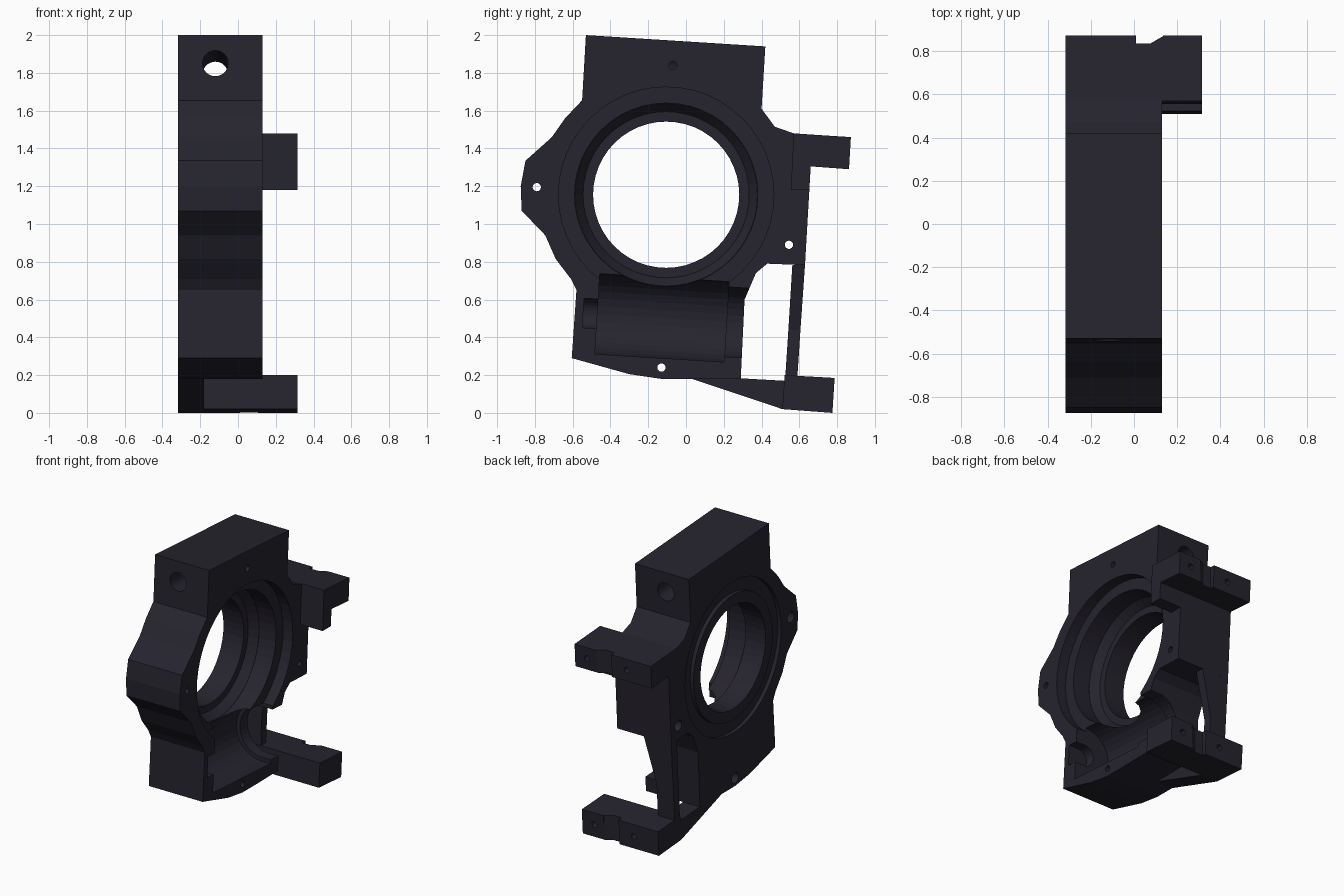
import bpy, bmesh
from mathutils import Vector

if "Cube" in bpy.data.objects:
    bpy.data.objects.remove(bpy.data.objects["Cube"])

TILT = Vector((0, 1, -0.062)).normalized()   # the part leans slightly in the y-z plane
UP = Vector((0, 0.062, 1)).normalized()
BORE = (-0.105, 1.155)

mat = bpy.data.materials.new("dark_coating")
mat.diffuse_color = (0.019, 0.017, 0.027, 1)
mat.use_nodes = True
mat.node_tree.nodes["Principled BSDF"].inputs["Base Color"].default_value = mat.diffuse_color


def finish(name, bm):
    bmesh.ops.recalc_face_normals(bm, faces=bm.faces)
    me = bpy.data.meshes.new(name)
    bm.to_mesh(me)
    bm.free()
    me.materials.append(mat)
    ob = bpy.data.objects.new(name, me)
    bpy.context.collection.objects.link(ob)
    return ob


def extrude(name, pts, offset):
    bm = bmesh.new()
    f = bm.faces.new([bm.verts.new(p) for p in pts])
    r = bmesh.ops.extrude_face_region(bm, geom=[f])
    bmesh.ops.translate(bm, vec=offset,
                        verts=[v for v in r["geom"] if isinstance(v, bmesh.types.BMVert)])
    return finish(name, bm)


def plate(name, yz, x0, x1):
    return extrude(name, [(x0, y, z) for y, z in yz], (x1 - x0, 0, 0))


def rod(name, a, b, r1, r2=None, n=48):
    a, b = Vector(a), Vector(b)
    bm = bmesh.new()
    bmesh.ops.create_cone(bm, cap_ends=True, segments=n, radius1=r1,
                          radius2=r1 if r2 is None else r2, depth=(b - a).length)
    bmesh.ops.rotate(bm, verts=bm.verts,
                     matrix=Vector((0, 0, 1)).rotation_difference(b - a).to_matrix())
    bmesh.ops.translate(bm, verts=bm.verts, vec=(a + b) / 2)
    return finish(name, bm)


def boolean(ob, other, op):
    m = ob.modifiers.new(op, "BOOLEAN")
    m.operation, m.solver, m.object = op, "EXACT", other
    dg = bpy.context.evaluated_depsgraph_get()
    dg.update()
    me = bpy.data.meshes.new_from_object(ob.evaluated_get(dg))
    ob.modifiers.clear()
    ob.data = me
    bpy.data.objects.remove(other)


def cut(ob, other):
    boolean(ob, other, "DIFFERENCE")


# main housing plate
body = plate("housing", [
    (-0.53, 2.0), (0.42, 1.94), (0.40, 1.61), (0.47, 1.515), (0.57, 1.48), (0.67, 1.473),
    (0.63, 0.782), (0.43, 0.79), (0.37, 0.74), (0.31, 0.60), (0.29, 0.183), (0.03, 0.18),
    (-0.13, 0.18), (-0.30, 0.205), (-0.605, 0.29), (-0.58, 0.65), (-0.61, 0.71),
    (-0.69, 0.815), (-0.745, 0.94), (-0.87, 1.07), (-0.875, 1.20), (-0.85, 1.335),
    (-0.71, 1.46), (-0.64, 1.56), (-0.55, 1.655)], -0.318, 0.13)

# stepped bearing bore: (x start, x end, radius at start, radius at end)
for x0, x1, r0, r1 in [(0.05, 0.2, 0.57, 0.57), (-0.09, 0.08, 0.485, 0.485),
                       (-0.15, -0.089, 0.44, 0.484), (-0.4, 0.05, 0.387, 0.387)]:
    cut(body, rod("bore_cut", (x0, *BORE), (x1, *BORE), r0, r1))

# shallow ring groove on the -x face
groove = rod("groove_cut", (-0.4, *BORE), (-0.29, *BORE), 0.57)
cut(groove, rod("groove_core", (-0.5, *BORE), (-0.2, *BORE), 0.47))
cut(body, groove)

# cradle on the +x side: round channels opened towards +x
axis = Vector((0.05, -0.125, 0.503))
for s0, s1, r in [(-0.345, 0.34, 0.213), (-0.42, -0.3, 0.078), (0.3, 0.46, 0.185)]:
    p, q = axis + TILT * s0, axis + TILT * s1
    cut(body, rod("cradle_cut", p, q, r, n=32))
    cut(body, extrude("opening_cut", [p - UP * r, q - UP * r, q + UP * r, p + UP * r],
                      (0.2, 0, 0)))

# tilted clamp hole through the top block, and small bolt holes
c = Vector((-0.12, -0.05, 1.82))
cut(body, rod("clamp_cut", c - TILT * 0.8, c + TILT * 0.8, 0.068, n=32))
cut(body, rod("grub_cut", (-0.1, -0.07, 1.84), (0.2, -0.07, 1.84), 0.022, n=16))
for y, z in [(-0.79, 1.195), (0.545, 0.89), (-0.13, 0.24)]:
    cut(body, rod("bolt_cut", (-0.5, y, z), (0.5, y, z), 0.022, n=16))
    cut(body, rod("counterbore_cut", (-0.5, y, z), (-0.2, y, z), 0.04, n=20))


# mounting pads with a notch and two screw holes in the +y face
def pad(name, yz, face_y, mid_z):
    ob = plate(name, yz, -0.318, 0.315)
    notch = [(0.01, face_y + 0.1), (0.01, face_y - 0.035), (0.075, face_y - 0.035),
             (0.135, face_y), (0.135, face_y + 0.1)]
    cut(ob, extrude("notch_cut", [(x, y, mid_z - 0.15) for x, y in notch], (0, 0, 0.3)))
    for x in (0.215, -0.115):
        p = Vector((x, face_y, mid_z))
        cut(ob, rod("screw_cut", p - TILT * 0.15, p + TILT * 0.15, 0.022, n=16))
    return ob


pad("upper_pad", [(0.67, 1.473), (0.873, 1.46), (0.863, 1.29), (0.66, 1.305)], 0.87, 1.375)
pad("lower_pad", [(0.51, 0.02), (0.775, 0.0), (0.787, 0.185), (0.522, 0.2)], 0.782, 0.095)

# shoulder carrying the overhanging end of the upper pad
plate("pad_shoulder", [(0.57, 1.48), (0.67, 1.473), (0.66, 1.305), (0.653, 1.18),
                       (0.555, 1.18)], 0.13, 0.315)

# lower web joining the housing to the lower pad
plate("lower_web", [(0.03, 0.18), (0.29, 0.183), (0.52, 0.17), (0.51, 0.02)], -0.318, -0.18)

# tapered rail between the housing lobe and the lower pad
bm = bmesh.new()
rings = []
for y0, y1, z, x1 in [(0.526, 0.59, 0.196, -0.18), (0.542, 0.606, 0.44, -0.18),
                      (0.563, 0.63, 0.784, -0.09)]:
    rings.append([bm.verts.new(p) for p in
                  [(-0.318, y0, z), (x1, y0, z), (x1, y1, z), (-0.318, y1, z)]])
for a, b in zip(rings, rings[1:]):
    for i in range(4):
        j = (i + 1) % 4
        bm.faces.new((a[i], a[j], b[j], b[i]))
bm.faces.new(rings[0])
bm.faces.new(rings[-1])
finish("rail", bm)
